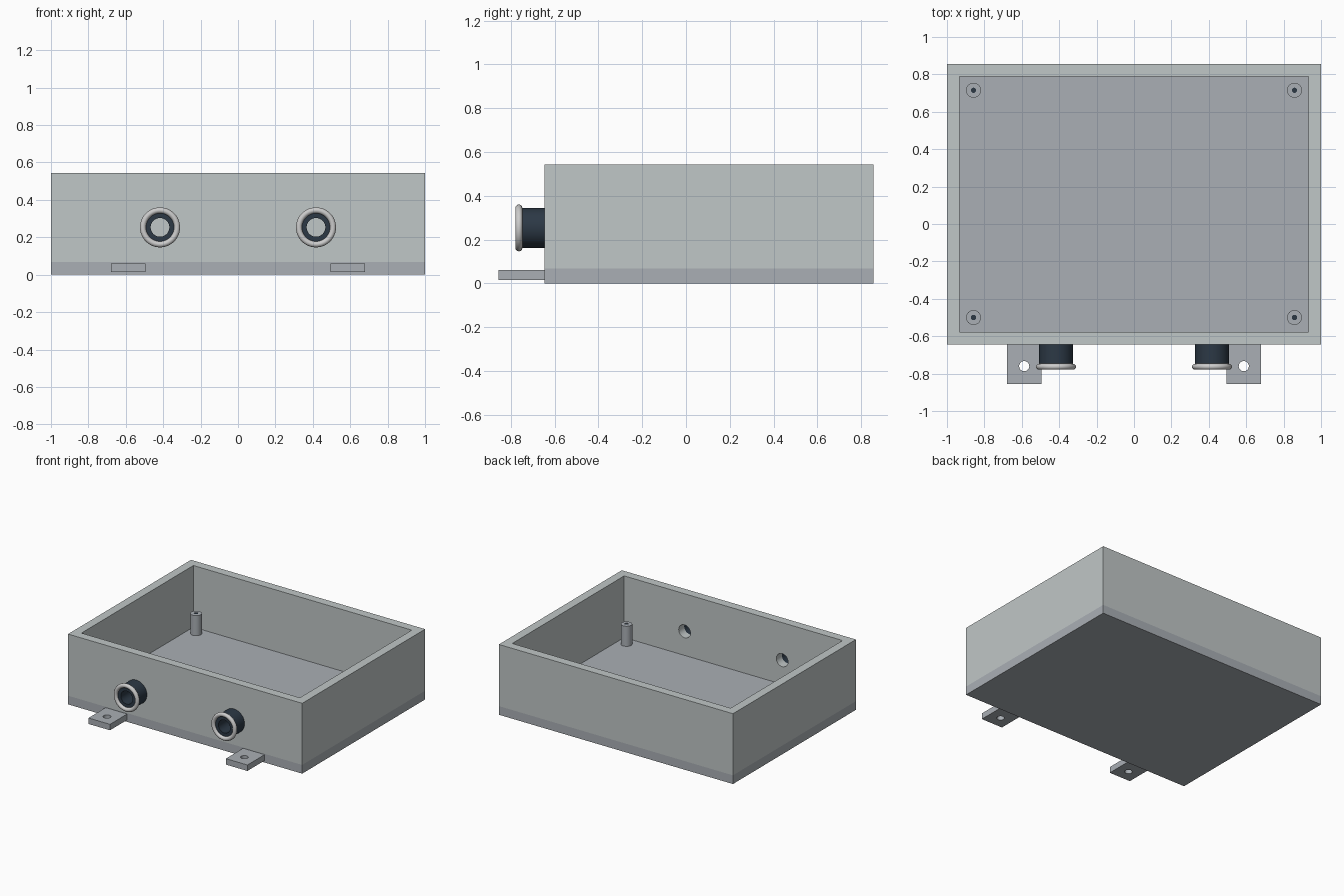
import bpy, bmesh
from math import radians, tau
from mathutils import Matrix, Vector

if "Cube" in bpy.data.objects:
    bpy.data.objects.remove(bpy.data.objects["Cube"])


def material(name, rgb):
    m = bpy.data.materials.new(name)
    m.diffuse_color = (*rgb, 1)
    m.use_nodes = True
    m.node_tree.nodes["Principled BSDF"].inputs["Base Color"].default_value = m.diffuse_color
    return m


WALL = material("wall_grey", (0.53, 0.57, 0.57))
BASE = material("base_grey", (0.40, 0.43, 0.46))
DARK = material("dark_rubber", (0.025, 0.04, 0.06))
METAL = material("lip_metal", (0.55, 0.55, 0.55))


def finish(bm, name, mat, smooth=False):
    bmesh.ops.recalc_face_normals(bm, faces=bm.faces)
    me = bpy.data.meshes.new(name)
    bm.to_mesh(me)
    bm.free()
    ob = bpy.data.objects.new(name, me)
    bpy.context.collection.objects.link(ob)
    if mat:
        me.materials.append(mat)
    bpy.ops.object.select_all(action='DESELECT')
    ob.select_set(True)
    bpy.context.view_layer.objects.active = ob
    if smooth:
        bpy.ops.object.shade_smooth_by_angle(angle=radians(35))
    return ob


def box(name, lo, hi, mat=None):
    lo, hi = Vector(lo), Vector(hi)
    bm = bmesh.new()
    bmesh.ops.create_cube(bm, size=1, matrix=Matrix.Translation((lo + hi) / 2)
                          @ Matrix.Diagonal((*(hi - lo), 1)))
    return finish(bm, name, mat)


def lathe(name, profile, loc, mat=None, forward=False, steps=48, closed=True):
    """Revolve (radius, height) points; forward turns the axis towards -y."""
    bm = bmesh.new()
    vs = [bm.verts.new((r, 0, h)) for r, h in profile]
    es = [bm.edges.new(p) for p in zip(vs, vs[1:] + (vs[:1] if closed else []))
          if p[0] is not p[1]]
    bmesh.ops.spin(bm, geom=vs + es, cent=(0, 0, 0), axis=(0, 0, 1),
                   angle=tau, steps=steps, use_duplicate=False)
    bmesh.ops.remove_doubles(bm, verts=bm.verts, dist=1e-5)
    if forward:
        bm.transform(Matrix.Rotation(radians(90), 4, 'X'))
    bm.transform(Matrix.Translation(loc))
    return finish(bm, name, mat, smooth=True)


def rod(name, r, length, loc, mat=None, forward=False):
    return lathe(name, [(0, 0), (r, 0), (r, length), (0, length)], loc, mat,
                 forward, closed=False)


def cut(ob, cutter):
    bpy.context.view_layer.objects.active = ob
    mod = ob.modifiers.new("cut", 'BOOLEAN')
    mod.operation, mod.solver, mod.object = 'DIFFERENCE', 'EXACT', cutter
    bpy.ops.object.modifier_apply(modifier=mod.name)
    bpy.data.objects.remove(cutter)


FRONT, BACK, FLOOR, TOP, T = -0.645, 0.855, 0.067, 0.543, 0.067
PORT_X, PORT_Z = 0.417, 0.253

# Floor slab and surrounding walls
box("floor_slab", (-1, FRONT, 0), (1, BACK, FLOOR), BASE)
walls = box("walls", (-1, FRONT, FLOOR), (1, BACK, TOP), WALL)
cut(walls, box("cavity", (-1 + T, FRONT + T, 0), (1 - T, BACK - T, 1)))

for s, side in ((-1, "left"), (1, "right")):
    # Cable ports: wall hole, dark sleeve and rounded lip
    x = s * PORT_X
    cut(walls, rod("port_hole", 0.05, 0.2, (x, FRONT + 0.12, PORT_Z), forward=True))
    lathe(f"port_sleeve_{side}", [(0.05, 0), (0.091, 0), (0.091, 0.118), (0.05, 0.118)],
          (x, FRONT, PORT_Z), DARK, forward=True)
    bm = bmesh.new()
    ring = [(Matrix.Rotation(tau * i / 16, 2) @ Vector((0.016, 0))) + Vector((0.091, 0))
            for i in range(16)]
    bm.free()
    lathe(f"port_lip_{side}", [tuple(p) for p in ring], (x, FRONT - 0.118, PORT_Z),
          METAL, forward=True)

    # Mounting tabs with screw holes
    tx = s * 0.587
    tab = box(f"mounting_tab_{side}", (tx - 0.092, -0.855, 0.015),
              (tx + 0.092, FRONT, 0.061), BASE)
    cut(tab, rod("tab_hole", 0.027, 0.2, (tx, -0.76, -0.05)))

    # Hollow corner standoffs with dark cores
    for y, end in ((-0.5, "front"), (0.715, "back")):
        p = (s * 0.858, y, FLOOR)
        lathe(f"standoff_{end}_{side}", [(0.014, 0), (0.04, 0), (0.04, 0.155), (0.014, 0.155)],
              p, BASE, steps=32)
        rod(f"standoff_core_{end}_{side}", 0.014, 0.152, p, DARK)
